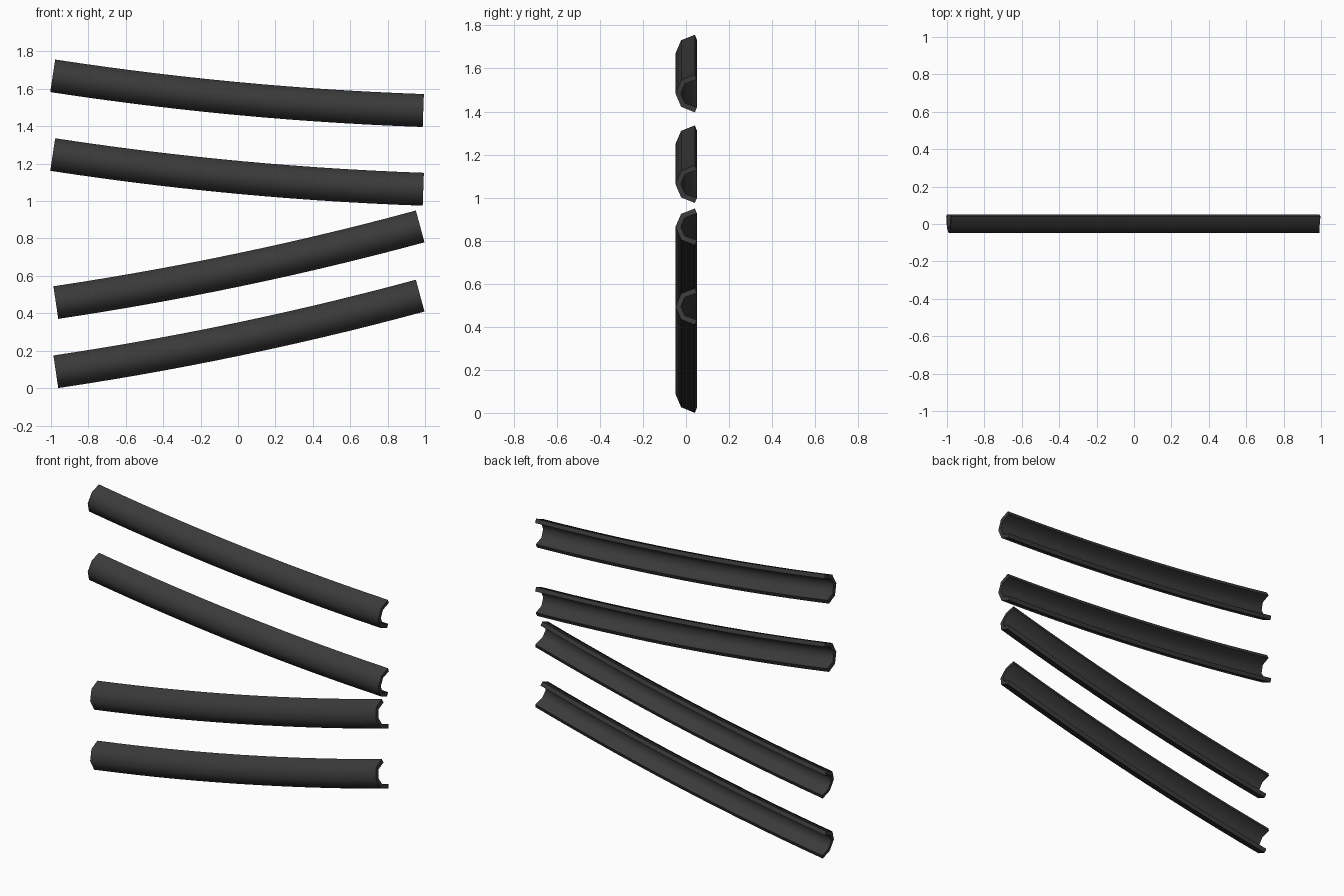
import bpy, bmesh, math

if "Cube" in bpy.data.objects:
    bpy.data.objects.remove(bpy.data.objects["Cube"])

# single dark colour
mat = bpy.data.materials.new("charcoal")
mat.diffuse_color = (0.042, 0.042, 0.042, 1)
mat.use_nodes = True
mat.node_tree.nodes["Principled BSDF"].inputs["Base Color"].default_value = mat.diffuse_color

LENGTH, SAG, STEPS = 1.99, 0.029, 14
RY, RZ, WALL, Y0 = 0.09, 0.088, 0.025, 0.041


def section():
    """Half-octagon channel section, open at the back: (y, z) points."""
    angles = [math.radians(45 * k) for k in range(-2, 3)]
    outer = [(Y0 - RY * math.cos(a), RZ * math.sin(a)) for a in angles]
    inner = []
    for k, a in enumerate(angles):
        n = a + math.radians({0: 22.5, 4: -22.5}.get(k, 0))   # rim follows the end face
        y, z = outer[k]
        inner.append((y + WALL * math.cos(n), z - WALL * math.sin(n)))
    return outer + inner[::-1]


def slat(name, z, slope_deg):
    """Sagging channel swept along a shallow arc, then tilted."""
    bm = bmesh.new()
    prof = section()
    rings = []
    for i in range(STEPS + 1):
        t = 2 * i / STEPS - 1
        th = math.atan(4 * SAG * t / LENGTH)
        u, w = t * LENGTH / 2, -SAG * (1 - t * t)
        rings.append([bm.verts.new((u - math.sin(th) * pz, py, w + math.cos(th) * pz))
                      for py, pz in prof])
    n = len(prof)
    for a, b in zip(rings, rings[1:]):
        for j in range(n):
            k = (j + 1) % n
            bm.faces.new((a[j], a[k], b[k], b[j]))
    # end caps as wall strips
    for r in (rings[0], rings[-1]):
        for j in range(4):
            bm.faces.new((r[j], r[j + 1], r[n - 2 - j], r[n - 1 - j]))
    bmesh.ops.recalc_face_normals(bm, faces=bm.faces)
    me = bpy.data.meshes.new(name)
    bm.to_mesh(me)
    bm.free()
    me.materials.append(mat)
    ob = bpy.data.objects.new(name, me)
    bpy.context.collection.objects.link(ob)
    ob.location = (0, 0, z)
    ob.rotation_euler = (0, -math.radians(slope_deg), 0)
    bpy.ops.object.select_all(action='DESELECT')
    ob.select_set(True)
    bpy.context.view_layer.objects.active = ob
    bpy.ops.object.shade_smooth_by_angle(angle=math.radians(60))


# upper pair falls to the right, lower pair rises to the right
slat("top_slat", 1.577, -5.35)
slat("upper_slat", 1.156, -5.35)
slat("lower_slat", 0.661, 11.8)
slat("bottom_slat", 0.291, 11.8)
